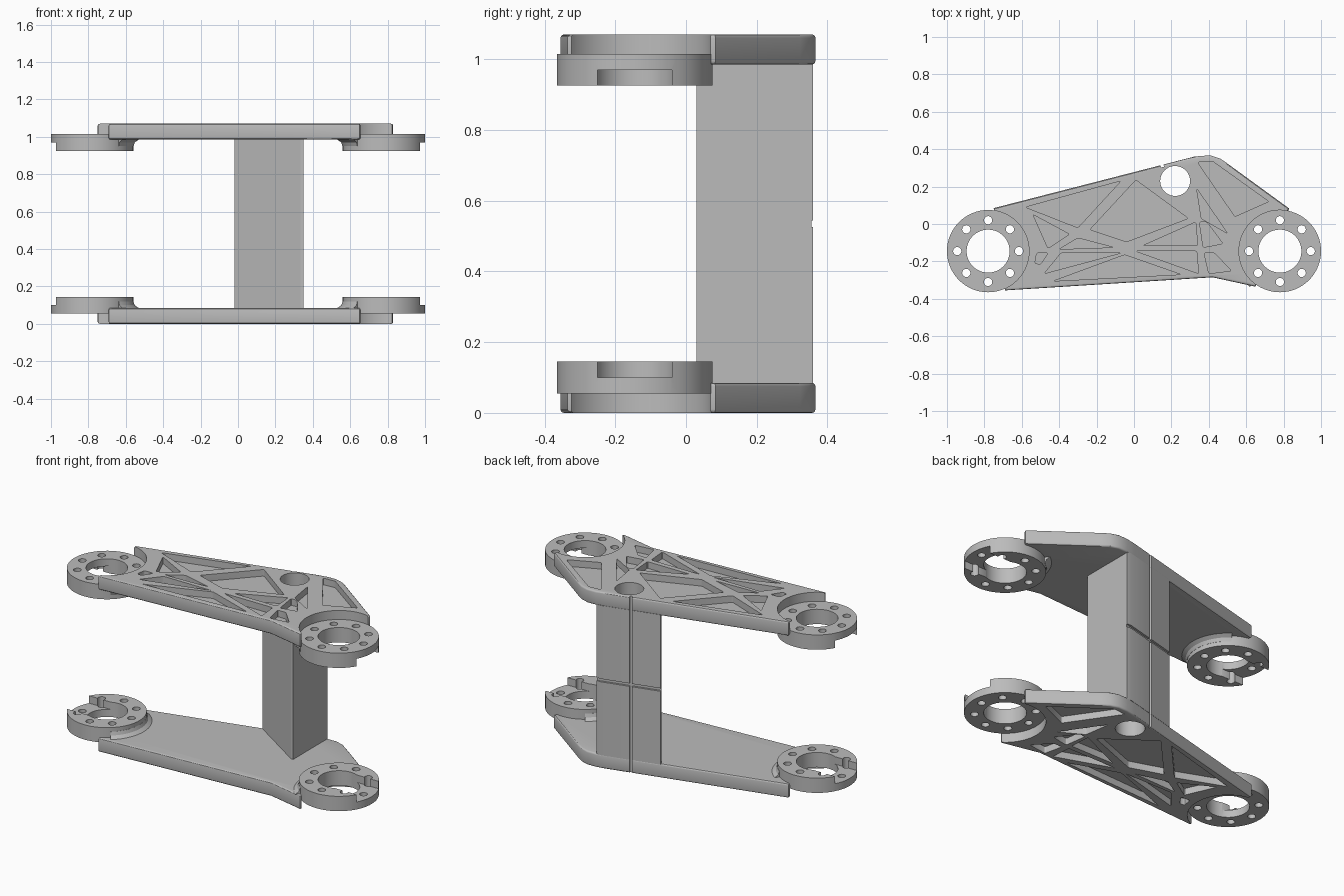
import bpy, bmesh, math
from mathutils import Vector

if "Cube" in bpy.data.objects:
    bpy.data.objects.remove(bpy.data.objects["Cube"], do_unlink=True)

MID = 0.535                      # half height: everything mirrors about this level
RING_X, RING_Y, RING_R = 0.78, -0.145, 0.22

grey = bpy.data.materials.new("plain_grey")
grey.use_nodes = True
grey.diffuse_color = (0.5, 0.5, 0.5, 1)
grey.node_tree.nodes["Principled BSDF"].inputs["Base Color"].default_value = (0.5, 0.5, 0.5, 1)


def finish(name, bm):
    bmesh.ops.recalc_face_normals(bm, faces=bm.faces)
    mesh = bpy.data.meshes.new(name)
    bm.to_mesh(mesh)
    bm.free()
    mesh.materials.append(grey)
    obj = bpy.data.objects.new(name, mesh)
    obj.location.z = MID
    bpy.context.collection.objects.link(obj)
    return obj


def prism(name, pts, z0, z1, corner=0, rim=0):
    """Extruded outline; optional rounding of upright edges or of both rims."""
    bm = bmesh.new()
    face = bm.faces.new([bm.verts.new((x, y, z0 - MID)) for x, y in pts])
    ext = bmesh.ops.extrude_face_region(bm, geom=[face])
    bmesh.ops.translate(bm, vec=(0, 0, z1 - z0),
                        verts=[v for v in ext["geom"] if isinstance(v, bmesh.types.BMVert)])
    bmesh.ops.recalc_face_normals(bm, faces=bm.faces)
    for size, upright in ((corner, True), (rim, False)):
        if size:
            edges = [e for e in bm.edges
                     if (abs(e.verts[0].co.z - e.verts[1].co.z) > 0.01) == upright]
            bmesh.ops.bevel(bm, geom=edges, offset=size, segments=3, profile=0.5,
                            affect='EDGES', clamp_overlap=True)
    return finish(name, bm)


def circle(x, y, r, n=48):
    return [(x + r * math.cos(math.tau * i / n), y + r * math.sin(math.tau * i / n))
            for i in range(n)]


def apply(obj, mod):
    bpy.context.view_layer.objects.active = obj
    bpy.ops.object.modifier_apply(modifier=mod.name)


def cut(obj, cutters):
    for c in cutters:
        mod = obj.modifiers.new("cut", 'BOOLEAN')
        mod.operation, mod.solver, mod.object = 'DIFFERENCE', 'EXACT', c
        apply(obj, mod)
        bpy.data.objects.remove(c, do_unlink=True)


def mirror(obj, x, z):
    mod = obj.modifiers.new("mirror", 'MIRROR')
    mod.use_axis = (x, False, z)
    mod.use_mirror_merge = False
    apply(obj, mod)


def smooth(obj):
    bpy.ops.object.select_all(action='DESELECT')
    obj.select_set(True)
    bpy.context.view_layer.objects.active = obj
    bpy.ops.object.shade_smooth_by_angle(angle=math.radians(30))


# Back edge line shared by plate and column
BACK_A, BACK_B = Vector((-0.75, 0.085)), Vector((0.29, 0.352))
along = (BACK_B - BACK_A).normalized()
out = Vector((-along.y, along.x))


def back_y(x):
    return BACK_A.y + (x - BACK_A.x) * along.y / along.x


def groove(x, half, z0, z1):
    c = Vector((x, back_y(x)))
    quad = [c + along * (s * half) + out * (d * 0.012) for s, d in
            ((-1, -1), (1, -1), (1, 1), (-1, 1))]
    return prism("groove_cutter", quad, z0, z1)


def shaft():
    return prism("shaft_cutter", circle(0.22, 0.23, 0.08), -0.1, 1.2)


# Upper and lower arm plates with ribbed pockets
outline = [BACK_A, BACK_B, (0.35, 0.364), (0.41, 0.366), (0.46, 0.35), (0.5, 0.323),
           (0.83, 0.083), (0.65, -0.335), (0.42, -0.285), (-0.69, -0.355)]
plates = prism("arm_plates", outline, 0.985, 1.07, rim=0.01)
pockets = [
    [(-.58, .09), (-.07, .23), (-.3, -.02)],
    [(.01, .235), (.29, .03), (-.04, -.095), (-.235, -.03)],
    [(-.54, .05), (-.345, -.055), (-.46, -.13)],
    [(-.3, -.075), (-.11, -.125), (-.4, -.135)],
    [(-.52, -.155), (-.46, -.155), (-.5, -.215), (-.53, -.21)],
    [(-.39, -.155), (-.07, -.155), (-.48, -.265)],
    [(-.05, -.165), (.25, -.27), (-.43, -.305)],
    [(.33, .01), (.34, -.115), (.05, -.115)],
    [(.01, -.145), (.335, -.145), (.345, -.265)],
    [(.35, .01), (.39, .01), (.475, -.105), (.37, -.125)],
    [(.375, -.155), (.43, -.155), (.52, -.25), (.4, -.265)],
    [(.335, .19), (.5, -.05), (.36, .03)],
    [(.34, .33), (.42, .335), (.72, .12), (.54, .04)],
]
cut(plates, [prism("ring_seat", circle(s * RING_X, RING_Y, RING_R - 0.001, 64), 0.9, 1.2)
             for s in (-1, 1)])
cut(plates, [prism("pocket", p, 1.03, 1.2, corner=0.008) for p in pockets])
cut(plates, [shaft(), groove(0.15, 0.008, 0.9, 1.2)])
mirror(plates, False, True)
smooth(plates)

# Four mounting rings with bolt holes and an open outer recess
rings = prism("mounting_rings", circle(RING_X, RING_Y, RING_R, 64), 0.925, 1.015)
bolts = [prism("bolt", circle(x, y, 0.022, 20), 0.8, 1.2)
         for x, y in circle(RING_X, RING_Y, 0.165, 8)]
recess = prism("recess", [(RING_X, RING_Y - 0.105), (1.1, RING_Y - 0.105),
                          (1.1, RING_Y + 0.105), (RING_X, RING_Y + 0.105)], 0.85, 0.97)
cut(rings, [prism("bore", circle(RING_X, RING_Y, 0.115), 0.8, 1.2)] + bolts + [recess])
mirror(rings, True, True)
smooth(rings)

# Concave fillets where the rings meet the plates
bm = bmesh.new()
profile = [(0.212, 0.95), (0.221, 0.95), (0.228, 0.97), (0.25, 0.986), (0.212, 0.986)]
rows = []
for i in range(25):
    a = math.radians(125 + 105 * i / 24)
    rows.append([bm.verts.new((RING_X + r * math.cos(a), RING_Y + r * math.sin(a), z - MID))
                 for r, z in profile])
for p, q in zip(rows, rows[1:]):
    for k in range(len(profile)):
        j = (k + 1) % len(profile)
        bm.faces.new((p[k], p[j], q[j], q[k]))
bm.faces.new(rows[0])
bm.faces.new(rows[-1])
fillets = finish("ring_fillets", bm)
mirror(fillets, True, True)
smooth(fillets)

# Three sided hollow column with crossed grooves on its back
column = prism("column", [(-0.02, back_y(-0.02)), (-0.02, 0.262), (0.335, 0.03),
                          (0.35, 0.03), (0.35, back_y(0.35) - 0.008), (0.32, back_y(0.32))],
               0.08, 0.99)
cut(column, [shaft(), groove(0.15, 0.008, -0.1, 1.2),
             groove(0.15, 0.4, MID - 0.009, MID + 0.009)])
smooth(column)
